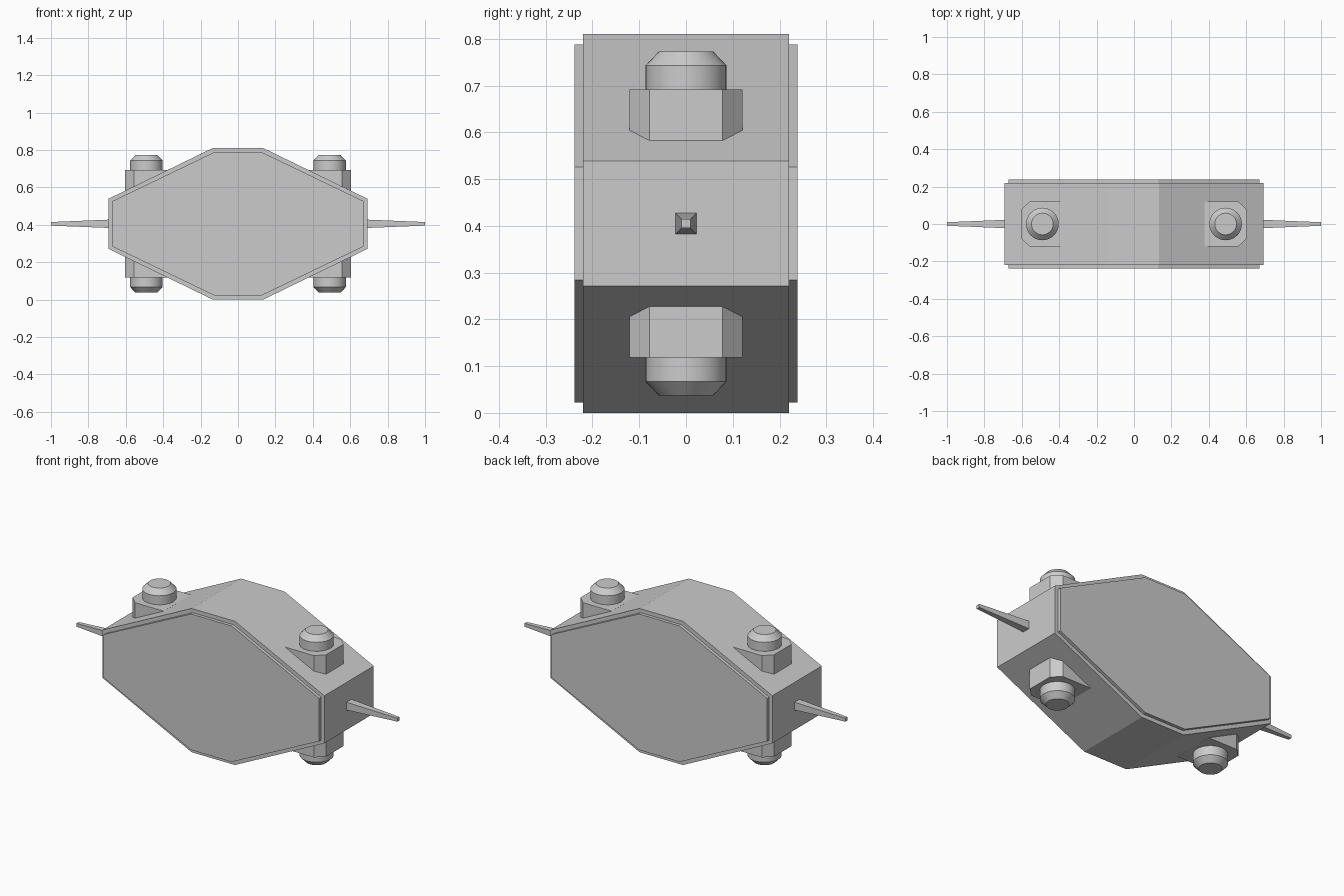
import bpy, bmesh, math
from mathutils import Matrix, Vector

if "Cube" in bpy.data.objects:
    bpy.data.objects.remove(bpy.data.objects["Cube"])

MID = 0.405  # height of the horizontal symmetry plane


def finish(bm, name, smooth=False):
    bmesh.ops.recalc_face_normals(bm, faces=bm.faces)
    me = bpy.data.meshes.new(name)
    bm.to_mesh(me)
    bm.free()
    ob = bpy.data.objects.new(name, me)
    bpy.context.collection.objects.link(ob)
    if smooth:
        bpy.ops.object.select_all(action='DESELECT')
        ob.select_set(True)
        bpy.context.view_layer.objects.active = ob
        bpy.ops.object.shade_smooth_by_angle(angle=math.radians(30))
    return ob


def loft(name, rings, smooth=False):
    """Join equal-length rings of points into a closed solid."""
    bm = bmesh.new()
    loops = [[bm.verts.new(p) for p in ring] for ring in rings]
    n = len(loops[0])
    for a, b in zip(loops, loops[1:]):
        for i in range(n):
            j = (i + 1) % n
            bm.faces.new((a[i], a[j], b[j], b[i]))
    bm.faces.new(loops[0])
    bm.faces.new(loops[-1])
    return finish(bm, name, smooth)


def octagon(x_in, x_out, z_in, z_out, y):
    quarter = [(x_out, z_in), (x_in, z_out)]
    pts = quarter + [(-x, z) for x, z in quarter[::-1]]
    pts += [(-x, -z) for x, z in pts]
    return [(x, y, MID + z) for x, z in pts]


# Main body and the raised front and back panels
loft("body", [octagon(0.135, 0.692, 0.134, 0.405, y) for y in (-0.22, 0.22)])
for side, name in ((-1, "front_panel"), (1, "back_panel")):
    loft(name, [octagon(0.127, 0.672, 0.121, 0.383, side * y) for y in (0.21, 0.238)])

for sx, h in ((-1, "left"), (1, "right")):
    # Tapered side spikes
    loft(h + "_spike", [[(sx * x, y * r, MID + z * r)
                         for y, z in ((-1, -1), (1, -1), (1, 1), (-1, 1))]
                        for x, r in ((0.67, 0.023), (1.0, 0.0095))])
    for sz, v in ((-1, "lower"), (1, "upper")):
        tag = v + "_" + h
        # Bolt housing: block with chamfered outer corners, sunk into the slope
        plan = [(0.378, -0.121), (0.557, -0.121), (0.603, -0.078),
                (0.603, 0.078), (0.557, 0.121), (0.378, 0.121)]
        loft(tag + "_housing", [[(sx * x, y, MID + sz * z) for x, y in plan]
                                for z in (0.15, 0.287)])
        # Round bolt with a bevelled cap
        loft(tag + "_bolt", [[(sx * 0.49 + r * math.cos(a), r * math.sin(a), MID + sz * z)
                              for a in (math.tau * i / 32 for i in range(32))]
                             for r, z in ((0.087, 0.27), (0.087, 0.338), (0.058, 0.368))],
             smooth=True)
